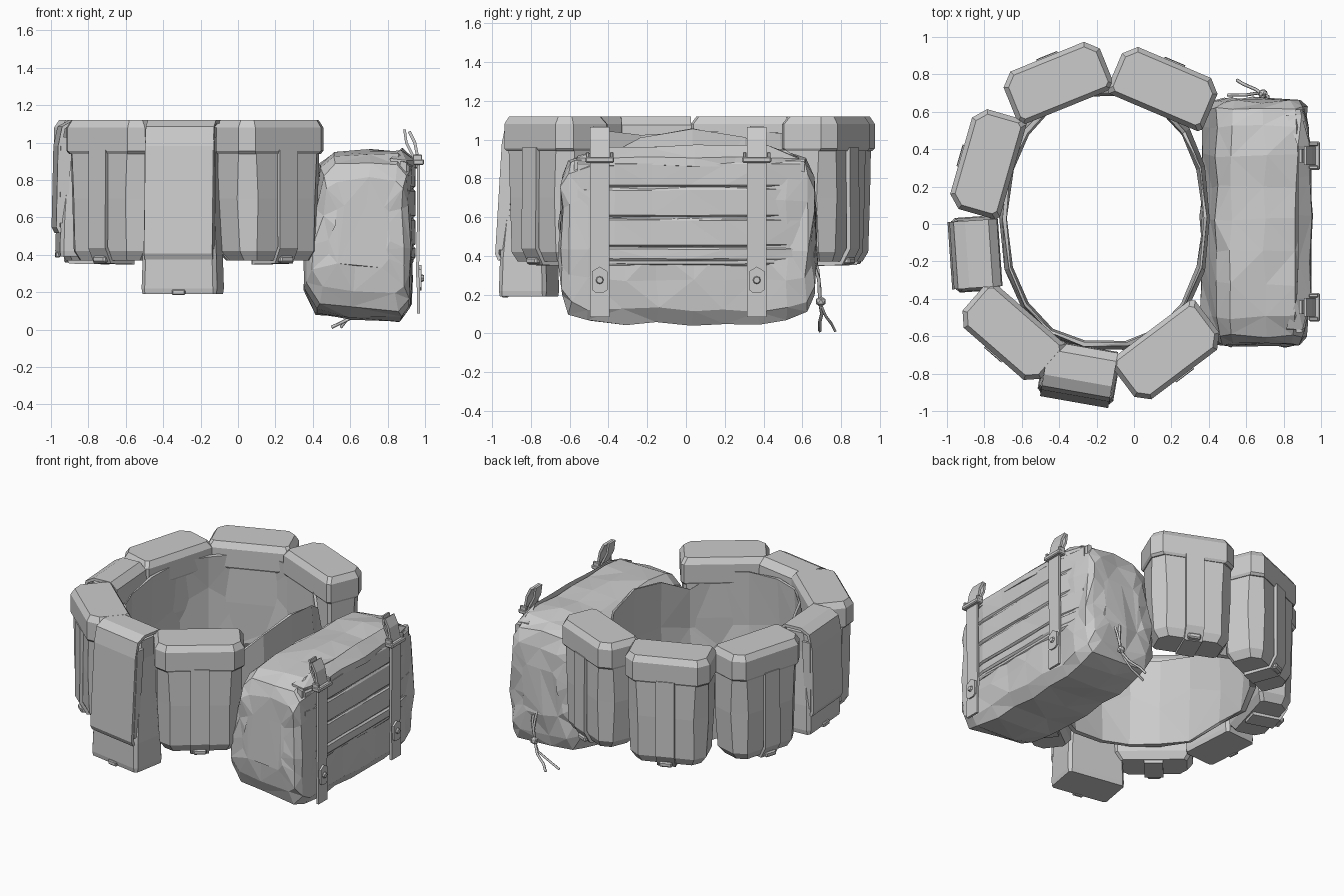
import bpy, bmesh, math, random
from mathutils import Matrix, Vector

if "Cube" in bpy.data.objects:
    bpy.data.objects.remove(bpy.data.objects["Cube"])

random.seed(4)
ID = Matrix.Identity(4)


def place(x, y, deg):
    return Matrix.Translation((x, y, 0)) @ Matrix.Rotation(math.radians(deg), 4, 'Z')


def finish(name, bm, mat=ID):
    bmesh.ops.recalc_face_normals(bm, faces=bm.faces)
    me = bpy.data.meshes.new(name)
    bm.to_mesh(me)
    bm.free()
    ob = bpy.data.objects.new(name, me)
    ob.matrix_world = mat
    bpy.context.collection.objects.link(ob)
    return ob


def loft(name, rings, mat=ID, caps=True, closed=False, jitter=0):
    bm = bmesh.new()
    vr = [[bm.verts.new(p) for p in r] for r in rings]
    n = len(vr[0])
    pairs = list(zip(vr, vr[1:])) + ([(vr[-1], vr[0])] if closed else [])
    for a, b in pairs:
        for i in range(n):
            j = (i + 1) % n
            bm.faces.new((a[i], a[j], b[j], b[i]))
    if caps:
        for r in (vr[0], vr[-1]):
            bm.faces.new(r)
    if jitter:
        for v in bm.verts:
            v.co += Vector([random.uniform(-jitter, jitter) for _ in range(3)])
        bmesh.ops.triangulate(bm, faces=bm.faces)
    return finish(name, bm, mat)


def ring(w, d, z, c=0.065, off=0.0, cb=0.02):
    # chamfered rectangle, large chamfers on the outward (-y) side
    a, b = w / 2, d / 2
    pts = [(-a, -b + c), (-a + c, -b), (a - c, -b), (a, -b + c),
           (a, b - cb), (a - cb, b), (-a + cb, b), (-a, b - cb)]
    return [(x, y + off, z) for x, y in pts]


def ribbon(name, path, width, thick, mat=ID):
    # flat strip along a local y/z path, width along local x
    bm = bmesh.new()
    vs = [[bm.verts.new((s * width / 2, y, z)) for s in (-1, 1)] for y, z in path]
    for a, b in zip(vs, vs[1:]):
        bm.faces.new((a[0], a[1], b[1], b[0]))
    ob = finish(name, bm, mat)
    m = ob.modifiers.new('thickness', 'SOLIDIFY')
    m.thickness = thick
    m.offset = 0
    return ob


def box(name, c, s, mat=ID, bevel=0.0):
    bm = bmesh.new()
    bmesh.ops.create_cube(bm, size=1)
    for v in bm.verts:
        v.co = Vector([v.co[i] * s[i] + c[i] for i in range(3)])
    if bevel:
        bmesh.ops.bevel(bm, geom=bm.edges[:], offset=bevel, segments=1, affect='EDGES')
    return finish(name, bm, mat)


def lidded_pouch(name, x, y, deg, w=0.555, d=0.29):
    m = place(x, y, deg)
    loft(name + '_body', [ring(w - .13, d - .10, .37, .05), ring(w - .06, d - .05, .42),
                          ring(w - .03, d - .03, .70, .08), ring(w - .03, d - .03, 1.0)], m)
    loft(name + '_lid', [ring(w - .02, d - .02, .94), ring(w, d, .955),
                         ring(w, d, 1.08), ring(w - .05, d - .05, 1.12, .05)], m)
    f = -d / 2
    ribbon(name + '_strap', [(f + .005, .96), (f + .002, .44), (f + .045, .362),
                             (-f - .06, .36)], .12, .022, m)
    # buckle under the strap end
    box(name + '_buckle', (0, f + .03, .375), (.085, .05, .035), m, .008)


def flap_pouch(name, x, y, deg, w, d, low, flap_low, lean):
    m = place(x, y, deg)
    h = d / 2
    loft(name + '_body', [ring(w + .03, d - .01, low, .015, -lean, .015),
                          ring(w + .04, d, low + .03, .02, -lean, .02),
                          ring(w + .03, d - .01, low + .2, .02, -lean, .02),
                          ring(w - .03, d - .05, .95, .02, 0, .02),
                          ring(w - .03, d - .08, 1.08, .02, 0, .02)], m)
    ribbon(name + '_flap', [(h - .005, .95), (h - .01, 1.07), (h - .05, 1.11), (-h + .07, 1.11),
                            (-h + .015, 1.08), (-h - .005, .98),
                            (-h - lean - .01, flap_low + .03), (-h - lean + .005, flap_low)],
           w, .02, m)
    # turned-in flap sides
    for s in (-1, 1):
        loft(name + '_flap_side', [
            [(s * (w / 2 + o), -h, 1.03), (s * (w / 2 + o), -h + .06, 1.03),
             (s * (w / 2 + o), -h - lean + .04, flap_low + .05),
             (s * (w / 2 + o), -h - lean, flap_low + .05)] for o in (-.015, .004)], m)
    box(name + '_tab', (0, -h - lean, low + .01), (.07, .025, .03), m, .005)


# belt: coarse faceted band with a hump behind the large bag
rings = []
N = 18
for i in range(N):
    a = 2 * math.pi * i / N
    c, s = math.cos(a), math.sin(a)
    ex = lambda v: math.copysign(abs(v) ** .88, v)
    ux, uy = ex(c), ex(s)
    top = 1.03 + random.uniform(-.03, .02)
    if c > .55:
        top = .90 + .16 * max(0, math.cos(s * 2.4))
    low = .43 + random.uniform(-.04, .04)
    mid = (low + top) / 2 + random.uniform(-.1, .1)
    r = []
    for k, z in ((0, low), (.02, mid), (.01, top), (.025, top), (.045, mid), (.025, low)):
        r.append((-.155 + ux * (.52 + k), .03 + uy * (.665 + k), z))
    rings.append(r)
loft('belt', rings, caps=False, closed=True, jitter=.006)

# pouches around the belt
lidded_pouch('back_left_pouch', -.41, .76, 202)
lidded_pouch('back_right_pouch', .16, .73, 157)
lidded_pouch('left_pouch', -.785, .325, 254)
lidded_pouch('front_left_pouch', -.655, -.585, -41)
lidded_pouch('front_right_pouch', .178, -.685, 37, .57, .30)
flap_pouch('left_flap_pouch', -.84, -.16, -86, .36, .24, .39, .52, .005)
flap_pouch('front_flap_pouch', -.29, -.78, -10, .37, .25, .19, .38, .03)

# large soft bag, lofted along y with gathered ends
prof = [(.42, .09), (.60, .06), (.87, .05), (.92, .12), (.925, .27), (.93, .42), (.93, .7),
        (.92, .86), (.87, .95), (.70, .96), (.52, .94), (.44, .88), (.41, .65), (.36, .43), (.36, .22)]
stations = [(-.65, .55, .35), (-.64, .84, .68), (-.60, .95, .87), (-.5, 1, .97), (-.32, 1, 1),
            (-.15, 1, .99), (.03, 1, 1.0), (.2, 1, .99), (.37, 1, 1), (.52, 1, .97),
            (.62, .96, .87), (.655, .84, .66), (.67, .55, .35)]
loft('large_bag', [[(.65 + (x - .65) * sx, y, .5 + (z - .5) * sz) for x, z in prof]
                   for y, sx, sz in stations], jitter=.012)

# front panel easing into the bag at both ends, with webbing rows
def panel(name, z0, z1, x0, t, y0, y1):
    n = 7
    rows = []
    for i in range(n):
        y = y0 + (y1 - y0) * i / (n - 1)
        k = -.035 if i in (0, n - 1) else 0
        rows.append([(x0 - .06, y, z0), (x0 + k, y, z0), (x0 + t + k, y, z0 + .01),
                     (x0 + t + k, y, z1 - .01), (x0 + k, y, z1), (x0 - .06, y, z1)])
    loft(name, rows, jitter=.003)


panel('bag_front_panel', .35, .90, .925, .01, -.58, .61)
for z, h in ((.82, .13), (.675, .15), (.52, .145), (.41, .07)):
    panel('bag_webbing', z - h / 2, z + h / 2, .935, .012, -.56, .59)
# top flap edge
loft('bag_top_flap', [[(.88 - k, y, .85), (.945 - k, y, .865), (.945 - k, y, .905), (.87 - k, y, .965 - k)]
                      for y, k in ((-.56, .05), (-.4, 0), (-.2, 0), (.05, -.005), (.25, 0), (.42, 0), (.58, .05))],
     jitter=.008)

# closing straps with buckles, plates and studs
for y in (-.445, .365):
    m = place(0, y, 90)
    ribbon('bag_strap', [(-.965, .085), (-.965, .2), (-.96, .3), (-.965, .6), (-.965, .9),
                         (-.945, 1.0), (-.915, 1.06)], .10, .016, m)
    ribbon('strap_tail', [(-.94, .92), (-.90, 1.0), (-.89, 1.07)], .07, .014, m)
    box('strap_buckle', (.965, y, .895), (.06, .15, .03), ID, .006)
    for s in (-1, 1):
        box('buckle_side', (.96, y + s * .062, .91), (.05, .018, .05), ID, .004)
    plate = [(0, .07), (.04, .045), (.04, -.05), (.02, -.065), (-.02, -.065), (-.04, -.05), (-.04, .045)]
    loft('strap_plate', [[(x, y + u, .275 + v) for u, v in plate] for x in (.965, .982)])
    bm = bmesh.new()
    bmesh.ops.create_cone(bm, cap_ends=True, segments=8, radius1=.022, radius2=.016, depth=.016,
                          matrix=Matrix.Translation((.986, y, .275)) @ Matrix.Rotation(math.pi / 2, 4, 'Y'))
    finish('strap_stud', bm)


# drawcord on the back end of the bag
def cord(pts):
    cu = bpy.data.curves.new('drawcord', 'CURVE')
    cu.dimensions = '3D'
    cu.bevel_depth = .009
    cu.bevel_resolution = 0
    cu.use_fill_caps = True
    sp = cu.splines.new('POLY')
    sp.points.add(len(pts) - 1)
    for p, q in zip(sp.points, pts):
        p.co = (*q, 1)
    bpy.context.collection.objects.link(bpy.data.objects.new('drawcord', cu))


cord([(.67, .65, .42), (.69, .68, .33), (.70, .69, .24), (.69, .69, .17)])
cord([(.72, .65, .38), (.715, .685, .28), (.69, .69, .17)])
cord([(.69, .69, .16), (.66, .70, .10), (.60, .69, .06), (.50, .69, .012)])
cord([(.69, .69, .16), (.65, .72, .09), (.58, .75, .05), (.55, .77, .012)])
bm = bmesh.new()
bmesh.ops.create_icosphere(bm, subdivisions=1, radius=.028, matrix=Matrix.Translation((.69, .695, .165)))
finish('cord_knot', bm)
